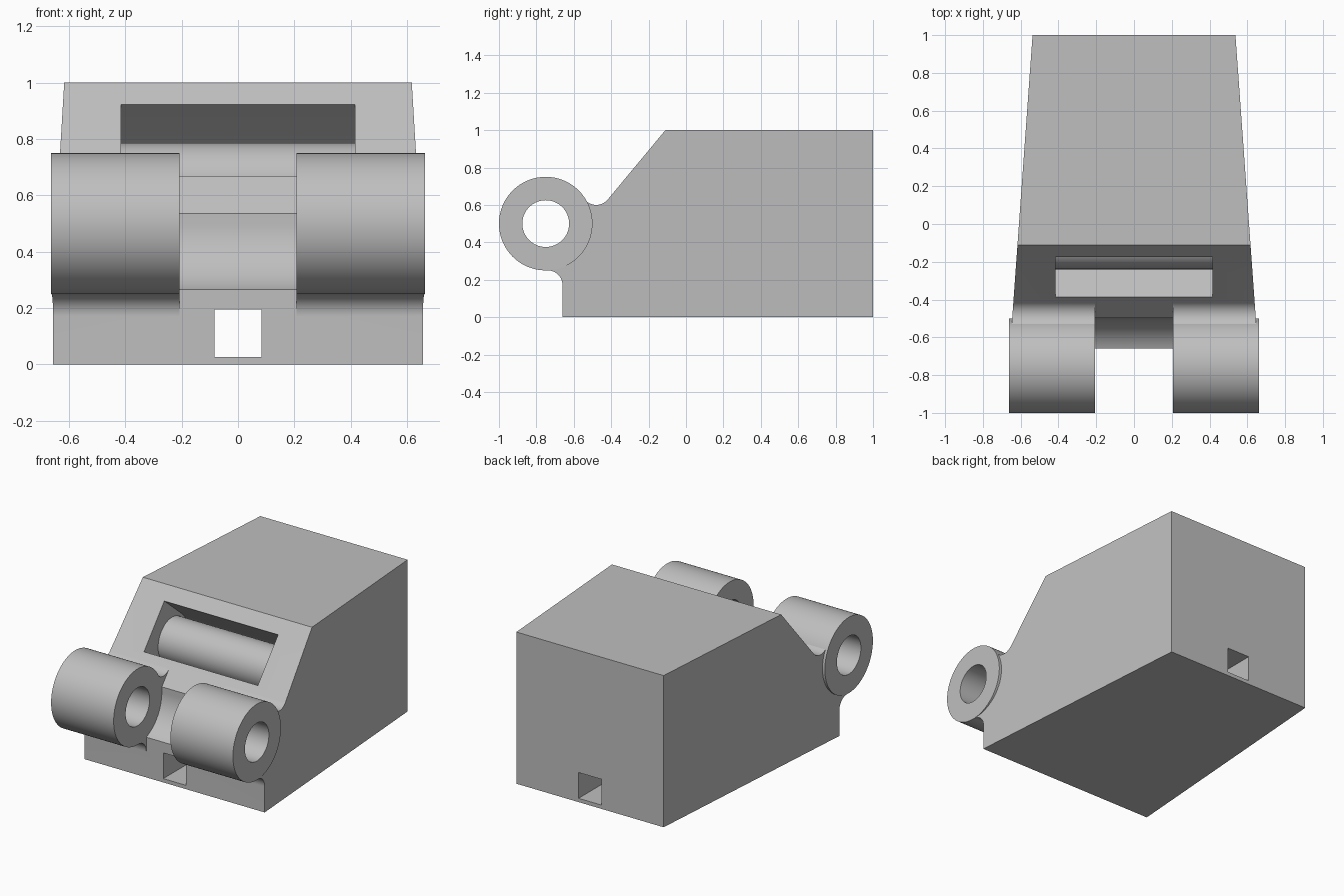
import bpy, bmesh
from math import sin, cos, radians

cube = bpy.data.objects.get("Cube")
if cube:
    bpy.data.objects.remove(cube, do_unlink=True)

grey = bpy.data.materials.new("plain grey")
grey.use_nodes = True
grey.diffuse_color = (0.52, 0.52, 0.52, 1)
grey.node_tree.nodes["Principled BSDF"].inputs["Base Color"].default_value = (0.52, 0.52, 0.52, 1)


def arc(center, radius, start, end, steps=24):
    """Points of an arc in the side plane, angles in degrees."""
    angles = [radians(start + (end - start) * i / steps) for i in range(steps + 1)]
    return [(center[0] + radius * cos(a), center[1] + radius * sin(a)) for a in angles]


def prism(name, profile, half_width):
    """Symmetric solid from a side profile; half_width is a function of y."""
    bm = bmesh.new()
    sides = [[bm.verts.new((s * half_width(y), y, z)) for y, z in profile] for s in (-1, 1)]
    for side in sides:
        bm.faces.new(side)
    for i in range(len(profile)):
        j = (i + 1) % len(profile)
        bm.faces.new((sides[0][i], sides[0][j], sides[1][j], sides[1][i]))
    bmesh.ops.recalc_face_normals(bm, faces=bm.faces)
    mesh = bpy.data.meshes.new(name)
    bm.to_mesh(mesh)
    bm.free()
    mesh.materials.append(grey)
    obj = bpy.data.objects.new(name, mesh)
    bpy.context.collection.objects.link(obj)
    return obj


def rod(name, center, radius, half_width, steps=96):
    return prism(name, arc(center, radius, 0, 360, steps)[:-1], lambda y: half_width)


def combine(target, other, operation):
    """Apply a boolean and discard the helper solid."""
    mod = target.modifiers.new("boolean", 'BOOLEAN')
    mod.operation, mod.object, mod.solver = operation, other, 'EXACT'
    bpy.context.view_layer.objects.active = target
    bpy.ops.object.modifier_apply(modifier=mod.name)
    bpy.data.objects.remove(other, do_unlink=True)


def smooth(obj):
    bpy.ops.object.select_all(action='DESELECT')
    obj.select_set(True)
    bpy.context.view_layer.objects.active = obj
    bpy.ops.object.shade_smooth_by_angle(angle=radians(25))


HINGE = (-0.75, 0.5)
BAR = (-0.095, 0.64)

# Tapered body with fillets running into the hinge
upper_fillet = arc((-0.48, 0.68), 0.08, 213.7, 320.2)
lower_fillet = arc((-0.74, 0.17), 0.08, 0, 91.7)
outline = [(-0.66, 0)] + lower_fillet + [(-0.66, 0.4)] + upper_fillet
outline += [(-0.11, 1), (1, 1), (1, 0)]
body = prism("body", outline, lambda y: 0.609 - 0.072 * y)

# Hinge barrel, split into two knuckles by the centre gap
combine(body, rod("hinge_barrel", HINGE, 0.25, 0.663), 'UNION')
gap = [(-0.66, 0.17)] + arc(HINGE, 0.252, -69, 0) + [(-0.498, 0.535), upper_fillet[-1]]
gap += [(-0.55, 0.95), (-1.1, 0.95), (-1.1, 0.1)]
combine(body, prism("gap_cutter", gap, lambda y: 0.207), 'DIFFERENCE')
combine(body, rod("pin_hole_cutter", HINGE, 0.125, 0.9, 64), 'DIFFERENCE')

# Square tunnel from front to back
tunnel = [(-1.2, 0.025), (1.2, 0.025), (1.2, 0.195), (-1.2, 0.195)]
combine(body, prism("tunnel_cutter", tunnel, lambda y: 0.083), 'DIFFERENCE')

# Round-bottomed pocket sunk square to the sloped face
back = arc(BAR, 0.165, -129.8, 50.2, 40)
pocket = back + [(back[-1][0] - 0.3, back[-1][1] + 0.25), (back[0][0] - 0.3, back[0][1] + 0.25)]
combine(body, prism("pocket_cutter", pocket, lambda y: 0.415), 'DIFFERENCE')
smooth(body)

# Round bar across the pocket
smooth(rod("pocket_bar", BAR, 0.145, 0.43, 64))
